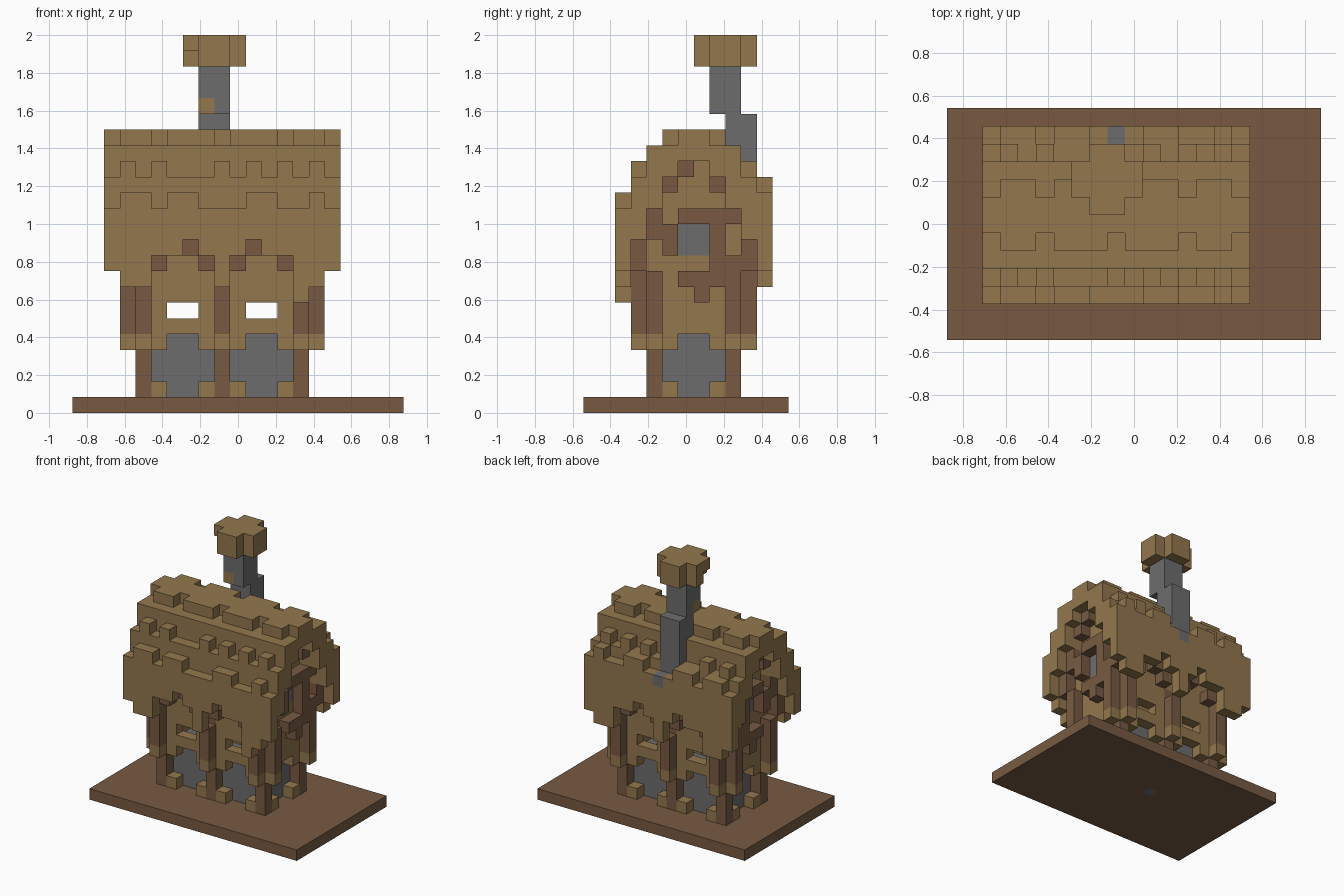
import bpy, bmesh
from mathutils import Vector

cube = bpy.data.objects.get("Cube")
if cube:
    bpy.data.objects.remove(cube, do_unlink=True)

V = 1 / 12                                   # block size
ORIGIN = Vector((-10.5 * V, -6.5 * V, 0))


def material(name, rgb):
    m = bpy.data.materials.new(name)
    m.use_nodes = True
    m.diffuse_color = (*rgb, 1)
    m.node_tree.nodes["Principled BSDF"].inputs["Base Color"].default_value = (*rgb, 1)
    return m


TAN, BROWN, GREY = 0, 1, 2
MATS = [material("straw_tan", (0.29, 0.185, 0.075)),
        material("timber_brown", (0.185, 0.102, 0.054)),
        material("stone_grey", (0.152, 0.152, 0.152))]
parts, used = {}, set()


def put(part, i, j, k, col):
    """Place one block, unless another part already fills the cell."""
    if (i, j, k) not in used:
        used.add((i, j, k))
        parts.setdefault(part, {})[i, j, k] = col


def box(part, xs, ys, zs, col):
    for i in xs:
        for j in ys:
            for k in zs:
                put(part, i, j, k, col)


def build(name, cells):
    """Turn blocks into a mesh of outer faces only."""
    bm = bmesh.new()
    for c, col in cells.items():
        for axis in range(3):
            for s in (0, 1):
                n = list(c)
                n[axis] += 2 * s - 1
                if tuple(n) in used:
                    continue
                u, w = (axis + 1) % 3, (axis + 2) % 3
                ring = []
                for a, b in ((0, 0), (1, 0), (1, 1), (0, 1)):
                    p = Vector(c)
                    p[axis] += s
                    p[u] += a
                    p[w] += b
                    ring.append(bm.verts.new(ORIGIN + p * V))
                face = bm.faces.new(ring if s else ring[::-1])
                face.material_index = col
    bmesh.ops.remove_doubles(bm, verts=bm.verts, dist=V / 100)
    me = bpy.data.meshes.new(name)
    bm.to_mesh(me)
    bm.free()
    for m in MATS:
        me.materials.append(m)
    bpy.context.collection.objects.link(bpy.data.objects.new(name, me))


def back(j):
    return 13 - j


# Ground slab with a stone at its middle
put("ground_slab", 9, 7, 0, GREY)
box("ground_slab", range(21), range(13), [0], BROWN)

# Chimney with an offset upper stack and a cross-shaped cap
put("chimney", 8, 8, 19, TAN)
box("chimney", (8, 9), (9, 10), range(14, 19), GREY)
box("chimney", (8, 9), (8, 9), range(19, 22), GREY)
put("chimney", 9, 11, 13, GREY)
box("chimney_cap", (8, 9), range(7, 11), (22, 23), TAN)
box("chimney_cap", (7, 10), (9,), (22, 23), TAN)
box("chimney_cap", (10,), (8,), (22, 23), TAN)
put("chimney_cap", 7, 8, 23, TAN)

# Stepped roof shell with uneven shingle rows
UNDER = {2: 9, 3: 11, 4: 13, 5: 15, 6: 16}
HIGH_EAVE = (3, 4, 6, 7, 11, 12, 15)
HIGH_ROW = (3, 5, 9, 11, 13, 15)
LOW_RIDGE = (2, 5, 9, 13, 16)
ARCH = (5, 6, 7, 8, 10, 11, 12, 13)
for i in range(2, 17):
    top = {2: 12 + (i in HIGH_EAVE), 3: 14 + (i in HIGH_ROW), 4: 16,
           5: 17 - (i in LOW_RIDGE), 6: 17}
    for j in top:
        for side in (j, back(j)):
            low, high = UNDER[j], top[j] + (side == 11)
            if j == 2:
                low = 11 if i in (7, 11) else 10 if i in ARCH else 9
                if i in (3, 4, 9, 14, 15):
                    low = 8
                if i == 14 and side == 2:
                    low = 7
            box("roof", [i], [side], range(low, high + 1), TAN)

# Small beams showing in the arches under the eaves
for j in (3, back(3)):
    box("eave_beams", (5, 8, 10, 13), [j], [9], BROWN)
    box("eave_beams", (7, 11), [j], [10], BROWN)

# Timber posts: narrow below, jettied outward above with straw feet
for j, out in ((4, 3), (9, 10)):
    for i, wide in ((4, 3), (9, 9), (14, 15)):
        box("posts", [i], [j], range(1, 5), BROWN)
        box("posts", [i], [j], range(5, 9), BROWN)
        for x, y in {(i, out), (wide, j)}:
            put("post_feet", x, y, 4, TAN)
            box("posts", [x], [y], range(5, 9 if i != 9 else 8), BROWN)

# Straw blocks at the ground beside each post
for j in (4, 9):
    box("ground_blocks", (5, 8, 10, 13), [j], [1], TAN)
for i in (4, 14):
    box("ground_blocks", [i], (5, 8), [1], TAN)

# Stone lower walls, set back from the posts
box("stone_walls", range(5, 14), (5, 8), range(1, 4), GREY)
box("stone_walls", (5, 13), (6, 7), range(1, 5), GREY)
box("stone_walls", (6, 7, 11, 12), (5, 8), [4], GREY)

# Upper long walls with window slots and arched bottoms
for j in (4, 9):
    for i in range(5, 14):
        for k in range(4, 12):
            if not (i in (6, 7, 11, 12) and k in (4, 6)):
                put("upper_walls", i, j, k, TAN)

# Gable ends: timber pattern in front of a straw wall, with a stone panel
PATTERN = {16: "....B...", 15: "...B....", 14: "..B..B..", 12: ".B.BBBB.",
           11: ".BBGGB..", 10: "B.BGGB.B", 9: "B....BBB", 8: "...BBB..",
           7: "....B..."}
for wall, face in ((14, 15), (4, 3)):
    for k, row in PATTERN.items():
        for j, ch in enumerate(row, 3):
            if ch == "B":
                put("gable_timbers", face, j, k, BROWN)
            elif ch == "G":
                put("gable_walls", wall, j, k, GREY)
    for j in range(3, 11):
        low = 9 if j in (3, 10) else 4
        for k in range(low, UNDER[min(j, back(j))]):
            if not (k == 4 and j in (6, 7)):
                put("gable_walls", wall, j, k, TAN)

for part_name, part_cells in parts.items():
    build(part_name, part_cells)
